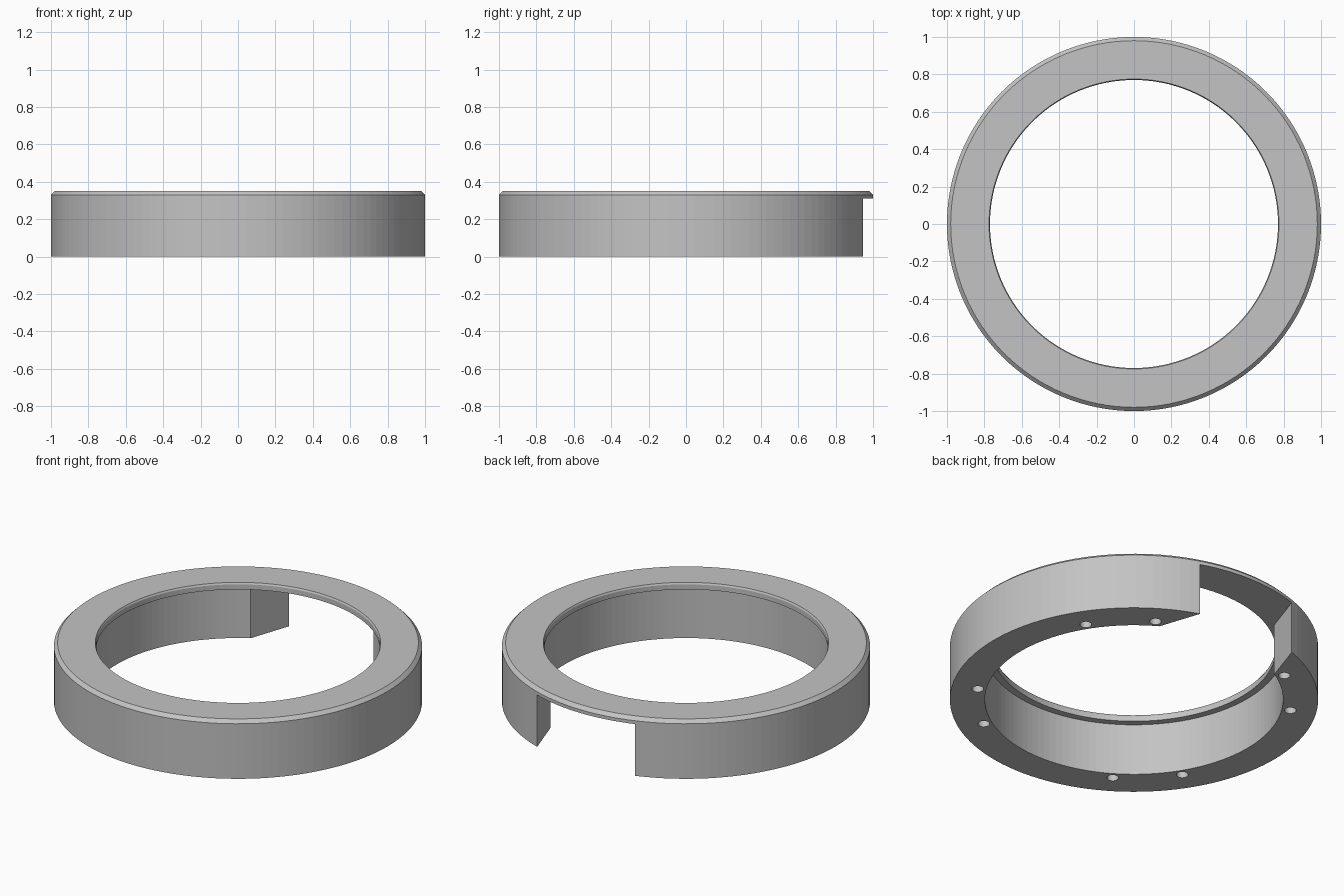
import bpy
import bmesh
from math import sin, cos, pi, radians

cube = bpy.data.objects.get("Cube")
if cube:
    bpy.data.objects.remove(cube, do_unlink=True)

SEGMENTS = 128
LIP_Z = 0.31

grey = bpy.data.materials.new("plain grey")
grey.use_nodes = True
colour = (0.55, 0.55, 0.55, 1)
grey.diffuse_color = colour
grey.node_tree.nodes["Principled BSDF"].inputs["Base Color"].default_value = colour


def make_object(name, bm):
    bmesh.ops.recalc_face_normals(bm, faces=bm.faces)
    mesh = bpy.data.meshes.new(name)
    bm.to_mesh(mesh)
    bm.free()
    mesh.materials.append(grey)
    obj = bpy.data.objects.new(name, mesh)
    bpy.context.collection.objects.link(obj)
    return obj


def revolve(name, profile):
    """Turn a closed radius/height profile around the z axis."""
    bm = bmesh.new()
    rings = []
    for i in range(SEGMENTS):
        a = 2 * pi * i / SEGMENTS
        rings.append([bm.verts.new((r * cos(a), r * sin(a), z)) for r, z in profile])
    n = len(profile)
    for i in range(SEGMENTS):
        this, other = rings[i], rings[(i + 1) % SEGMENTS]
        for j in range(n):
            k = (j + 1) % n
            bm.faces.new((this[j], other[j], other[k], this[k]))
    return make_object(name, bm)


def add_prism(bm, outline, z0, z1):
    low = [bm.verts.new((x, y, z0)) for x, y in outline]
    high = [bm.verts.new((x, y, z1)) for x, y in outline]
    bm.faces.new(low)
    bm.faces.new(high)
    n = len(outline)
    for i in range(n):
        k = (i + 1) % n
        bm.faces.new((low[i], low[k], high[k], high[i]))


def cut(target, cutter):
    mod = target.modifiers.new("cut", "BOOLEAN")
    mod.operation = "DIFFERENCE"
    mod.solver = "EXACT"
    mod.object = cutter
    bpy.context.view_layer.objects.active = target
    bpy.ops.object.modifier_apply(modifier=mod.name)
    bpy.data.objects.remove(cutter, do_unlink=True)


# Ring with a chamfered top and a thin lip overhanging the inner wall
ring = revolve("ring_body", [
    (0.81, 0), (1, 0), (1, 0.33), (0.98, 0.35),
    (0.775, 0.35), (0.77, 0.34), (0.77, LIP_Z), (0.81, LIP_Z),
])

# Flared gap through the wall at the back, under the lip
bm = bmesh.new()
add_prism(bm, [(-0.27, 1.11), (0.27, 1.11), (0.44, 0.6), (-0.44, 0.6)], -0.1, LIP_Z)
cut(ring, make_object("gap_cutter", bm))

# Four pairs of blind screw holes in the underside
bm = bmesh.new()
for quarter in range(4):
    for side in (-1, 1):
        a = radians(45 + 90 * quarter + side * 12.8)
        cx, cy = 0.857 * cos(a), 0.857 * sin(a)
        circle = [(cx + 0.032 * cos(t * pi / 12), cy + 0.032 * sin(t * pi / 12))
                  for t in range(24)]
        add_prism(bm, circle, -0.1, 0.2)
cut(ring, make_object("hole_cutter", bm))
